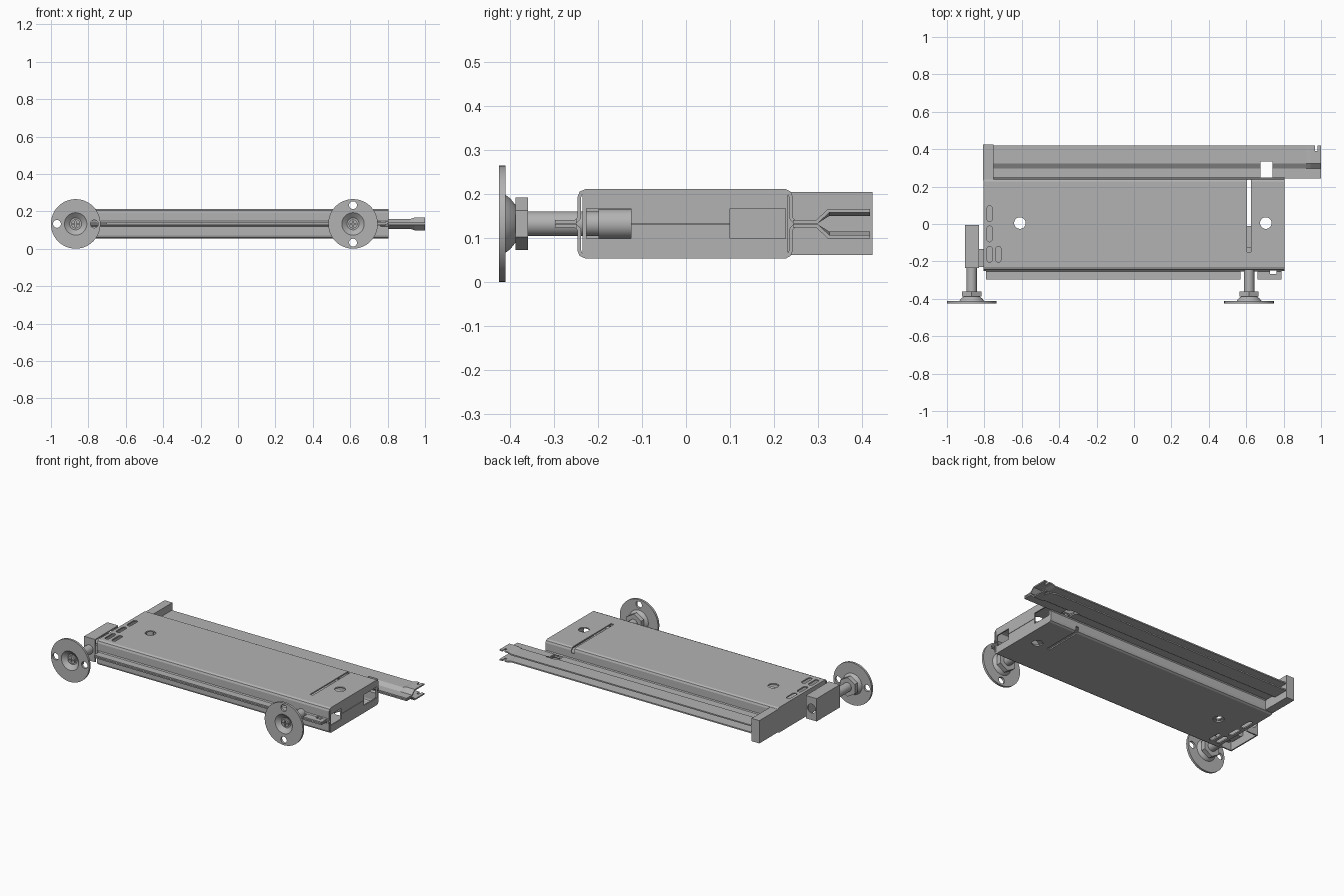
import bpy, bmesh, math
from mathutils import Matrix, Vector

if "Cube" in bpy.data.objects:
    bpy.data.objects.remove(bpy.data.objects["Cube"], do_unlink=True)

ZC = 0.133          # mid height of every part
T = 0.008           # sheet thickness

steel = bpy.data.materials.new("brushed grey steel")
steel.use_nodes = True
GREY = (0.45, 0.45, 0.45, 1)
steel.diffuse_color = GREY
steel.node_tree.nodes["Principled BSDF"].inputs["Base Color"].default_value = GREY


def finish(name, bm):
    bmesh.ops.recalc_face_normals(bm, faces=bm.faces)
    me = bpy.data.meshes.new(name)
    bm.to_mesh(me)
    bm.free()
    me.materials.append(steel)
    ob = bpy.data.objects.new(name, me)
    bpy.context.collection.objects.link(ob)
    return ob


def activate(ob):
    bpy.ops.object.select_all(action='DESELECT')
    ob.select_set(True)
    bpy.context.view_layer.objects.active = ob


def smooth(ob):
    activate(ob)
    bpy.ops.object.shade_smooth_by_angle(angle=math.radians(18))


def box(name, x, y, z):
    bm = bmesh.new()
    size = Vector((x[1] - x[0], y[1] - y[0], z[1] - z[0]))
    mid = Vector((x[0] + x[1], y[0] + y[1], z[0] + z[1])) / 2
    bmesh.ops.create_cube(bm, size=1, matrix=Matrix.Translation(mid) @ Matrix.Diagonal(size).to_4x4())
    return finish(name, bm)


def cylinder(name, centre, r, depth, axis='Y', sides=32):
    bm = bmesh.new()
    m = Matrix.Translation(centre)
    if axis == 'Y':
        m = m @ Matrix.Rotation(math.pi / 2, 4, 'X')
    bmesh.ops.create_cone(bm, cap_ends=True, segments=sides, radius1=r, radius2=r, depth=depth, matrix=m)
    return finish(name, bm)


def sheet(name, sections, side):
    """Folded sheet: y/height profiles at successive x, joined and thickened."""
    bm = bmesh.new()
    rows = [[bm.verts.new((x, y, ZC + side * h)) for y, h in profile] for x, profile in sections]
    for a, b in zip(rows, rows[1:]):
        for i in range(len(a) - 1):
            bm.faces.new((a[i], b[i], b[i + 1], a[i + 1]))
    ob = finish(name, bm)
    mod = ob.modifiers.new("thickness", 'SOLIDIFY')
    mod.thickness, mod.offset, mod.use_even_offset = T, 0, True
    activate(ob)
    bpy.ops.object.modifier_apply(modifier=mod.name)
    return ob


def cut(ob, cutters):
    for c in cutters:
        c.hide_render = True
        mod = ob.modifiers.new("cut", 'BOOLEAN')
        mod.operation, mod.solver, mod.object = 'DIFFERENCE', 'EXACT', c
        activate(ob)
        bpy.ops.object.modifier_apply(modifier=mod.name)
        bpy.data.objects.remove(c, do_unlink=True)


def slot_cutter(x, y, length, width, z):
    """Round-ended slot running along y."""
    bm = bmesh.new()
    r, h = width / 2, length / 2 - width / 2
    pts = []
    for k in range(18):
        a = math.pi * (k if k < 9 else k - 1) / 8
        pts.append((x + r * math.cos(a), y + (h if k < 9 else -h) + r * math.sin(a)))
    f = bm.faces.new([bm.verts.new((px, py, z - 0.02)) for px, py in pts])
    ext = bmesh.ops.extrude_face_region(bm, geom=[f])
    bmesh.ops.translate(bm, vec=(0, 0, 0.04), verts=[v for v in ext["geom"] if isinstance(v, bmesh.types.BMVert)])
    return finish("slot_cutter", bm)


def rail_profile(y0, h):
    return [(y0, .005), (.298, .005), (.325, h), (.419, h)]


# Body halves with front flange, and the flared rail behind
BODY = [(-.298, .005), (-.251, .005), (-.243, .013), (-.243, .06), (-.239, .070), (-.228, .075),
        (.226, .075), (.235, .070), (.239, .06), (.239, .013), (.246, .005)]
for side, label in ((1, "upper"), (-1, "lower")):
    zs = ZC + side * 0.075
    body = sheet(label + "_body_shell", [(-.805, BODY), (.805, BODY)], side)
    cuts = [cylinder("hole", (x, .005, zs), .031, .05, 'Z') for x in (-.61, .705)]
    cuts += [slot_cutter(x, y, .085, .028, zs) for x, y in
             ((-.772, .055), (-.772, -.053), (-.772, -.162), (-.725, -.162))]
    front = -.15 if side > 0 else -.01
    cuts.append(box("split", (.605, .625), (front, .27), (zs - .03, zs + .03)))
    zr = (ZC - .04, ZC + .04)
    cuts += [box("gap", (.57, .66), (-.32, -.254), zr),
             box("gap", (.728, .762), (-.268, -.249), zr),
             box("gap", (-.82, -.79), (-.32, -.25), zr),
             box("gap", (.788, .82), (-.32, -.25), zr)]
    cut(body, cuts)

    # Rail in two lengths either side of the gap, its tip spread wider
    narrow, wide = rail_profile(.243, .022), rail_profile(.243, .030)
    sheet(label + "_rail", [(-.80, narrow), (.675, narrow)], side)
    bridge = [p for p in narrow if p[0] > .3]
    sheet(label + "_rail_bridge", [(.675, [(.333, .022), bridge[-1]]), (.74, [(.333, .022), bridge[-1]])], side)
    tip = sheet(label + "_rail_tip", [(.74, narrow), (.92, narrow), (.945, wide), (1.0, wide)], side)
    cut(tip, [box("notch", (.967, .98), (.39, .44), (ZC - .1, ZC + .1))])

# End walls, the open one with two windows and a centre seam
wall = box("left_end_wall", (.797, .805), (-.235, .232), (.062, .204))
cut(wall, [box("window", (.7, .9), (-.226, -.125), (.10, .168)),
           box("window", (.7, .9), (.10, .226), (.10, .168)),
           box("seam", (.7, .9), (-.13, .105), (ZC - .001, ZC + .001))])
box("right_end_wall", (-.805, -.797), (-.235, .232), (.062, .204))
box("slot_backing", (-.797, -.70), (-.23, .10), (ZC - .004, ZC + .004))
box("rail_end_cap", (-.806, -.752), (.232, .424), (.062, .205))

# Side bracket carrying the outer foot
BX, BY, BZ = (-.903, -.828), (-.235, -.005), (.062, .205)
box("bracket_top", BX, BY, (BZ[1] - T, BZ[1]))
box("bracket_side", (BX[0], BX[0] + T), BY, BZ)
box("bracket_front", BX, (BY[0], BY[0] + T), BZ)
back = box("bracket_back", BX, (BY[1] - T, BY[1]), BZ)
cut(back, [cylinder("hole", (-.868, BY[1], ZC), .028, .05)])
box("bracket_arm", (-.835, -.80), (-.23, -.135), (.10, .168))

# Levelling feet: pressed disc, nut, threaded shaft, sleeve, screw head
DISC = [(0, -.402), (.032, -.402), (.060, -.425), (.1325, -.425),
        (.1325, -.411), (.066, -.411), (.058, -.400), (.043, -.388), (0, -.388)]
for x, label, dx, dz in ((-.868, "outer", 1, 0), (.615, "inner", 0, 1)):
    bm = bmesh.new()
    ring = [bm.verts.new((r, y, 0)) for r, y in DISC]
    edges = [bm.edges.new(p) for p in zip(ring, ring[1:])]
    bmesh.ops.spin(bm, geom=ring + edges, cent=(0, 0, 0), axis=(0, 1, 0), angle=math.tau, steps=48)
    bmesh.ops.remove_doubles(bm, verts=bm.verts, dist=.0001)
    bmesh.ops.translate(bm, vec=(x, 0, ZC), verts=bm.verts)
    disc = finish(label + "_foot_disc", bm)
    cut(disc, [cylinder("hole", (x + s * .1 * dx, -.418, ZC + s * .1 * dz), .021, .05, sides=24)
               for s in (-1, 1)])
    smooth(disc)
    cylinder(label + "_foot_nut", (x, -.374, ZC), .060, .028, sides=6)
    smooth(cylinder(label + "_foot_shaft", (x, -.285, ZC), .028, .19))
    smooth(cylinder(label + "_foot_sleeve", (x, -.162, ZC), .034, .075))
    screw = cylinder(label + "_foot_screw", (x, -.405, ZC), .024, .016)
    cut(screw, [box("cross", (x - w, x + w), (-.42, -.404), (ZC - h, ZC + h))
                for w, h in ((.016, .003), (.003, .016))])
    smooth(screw)
